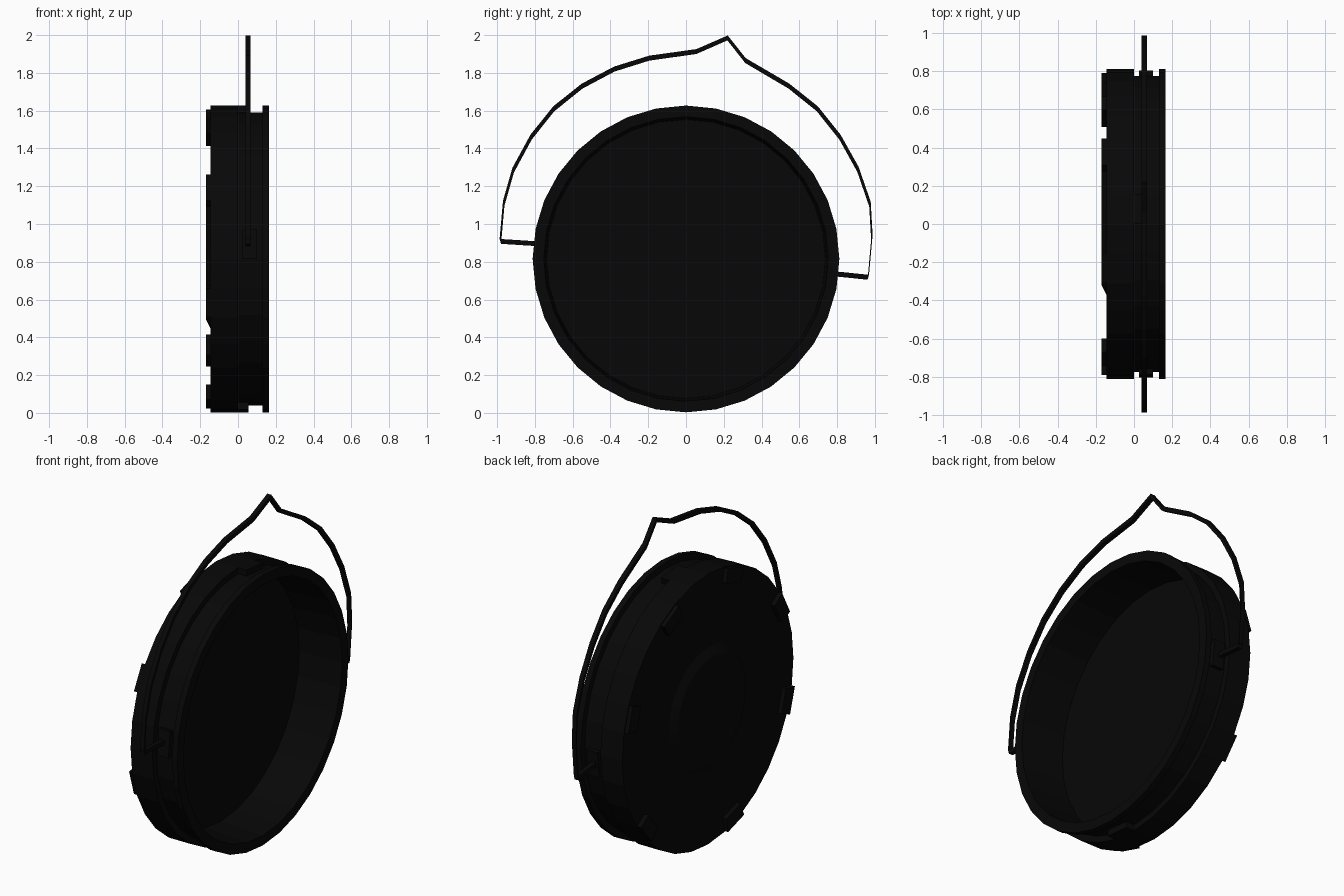
import bpy, bmesh, math

if "Cube" in bpy.data.objects:
    bpy.data.objects.remove(bpy.data.objects["Cube"])

N = 32                 # sides of the round parts
STEP = 360 / N
CZ = 0.815             # height of the disc axis (runs along x)

black = bpy.data.materials.new("black_plastic")
black.diffuse_color = (0.0022, 0.0022, 0.0022, 1)
black.use_nodes = True
black.node_tree.nodes["Principled BSDF"].inputs["Base Color"].default_value = black.diffuse_color


def finish(name, bm):
    bmesh.ops.recalc_face_normals(bm, faces=bm.faces)
    me = bpy.data.meshes.new(name)
    bm.to_mesh(me)
    bm.free()
    me.materials.append(black)
    ob = bpy.data.objects.new(name, me)
    bpy.context.collection.objects.link(ob)
    return ob


def polar(x, r, deg):
    """Point around the axis; 0 degrees is up, positive goes to +y."""
    a = math.radians(deg)
    return (x, r * math.sin(a), CZ + r * math.cos(a))


def bridge(bm, rings, closed_ends=True):
    """Skin a row of equal rings and cap both ends."""
    n = len(rings[0])
    for a, b in zip(rings, rings[1:]):
        for i in range(n):
            j = (i + 1) % n
            bm.faces.new((a[i], a[j], b[j], b[i]))
    bm.faces.new(rings[0])
    bm.faces.new(rings[-1])


def lathe(name, profile):
    """Revolve (x, radius) points around the axis, capping both ends."""
    bm = bmesh.new()
    bridge(bm, [[bm.verts.new(polar(x, r, i * STEP)) for i in range(N)]
                for x, r in profile])
    return finish(name, bm)


def block(name, x0, x1, r0, r1, seg):
    """Curved block covering one segment of the rim."""
    bm = bmesh.new()
    bridge(bm, [[bm.verts.new(polar(x, r, (seg + k) * STEP))
                 for x, r in ((x0, r0), (x1, r0), (x1, r1), (x0, r1))]
                for k in (0, 1)])
    return finish(name, bm)


# Cup body: closed at -x, groove and flange, slightly tapered bore open at +x
lathe("cap_body", [(-0.145, 0.812), (0.0, 0.812), (0.0, 0.775), (0.13, 0.775),
                   (0.13, 0.812), (0.165, 0.812), (0.165, 0.753), (-0.11, 0.738)])

# Raised disc on the closed face
lathe("centre_boss", [(-0.14, 0.37), (-0.145, 0.37), (-0.17, 0.32)])

# Grip lugs around the closed face
for n, seg in enumerate((2, 6, 11, -2, -6, -10, -15)):
    block(f"rim_lug_{n + 1}", -0.17, -0.14, 0.72, 0.806, seg)

# Stop tabs in the groove, top and bottom
block("top_stop_tab", -0.01, 0.055, 0.76, 0.812, 0)
block("bottom_stop_tab", -0.01, 0.055, 0.76, 0.812, 16)

# Brackets that hold the handle
block("front_bracket", 0.025, 0.1, 0.76, 0.803, -8)
block("back_bracket", 0.025, 0.1, 0.76, 0.803, 8)

# Bail handle with a peaked hook at the top
path = [(-0.78, 0.895), (-0.983, 0.908), (-0.965, 1.11), (-0.915, 1.285),
        (-0.82, 1.46), (-0.70, 1.61), (-0.55, 1.73), (-0.38, 1.82),
        (-0.195, 1.878), (0.055, 1.913), (0.22, 1.985), (0.315, 1.865),
        (0.545, 1.73), (0.695, 1.61), (0.815, 1.46), (0.91, 1.29),
        (0.974, 1.105), (0.984, 0.93), (0.965, 0.718), (0.78, 0.737)]
bm = bmesh.new()
bridge(bm, [[bm.verts.new((x, y + s * 0.004 * y, z + s * 0.013))
             for x, s in ((0.04, 1), (0.067, 1), (0.067, -1), (0.04, -1))]
            for y, z in path])
finish("bail_handle", bm)
